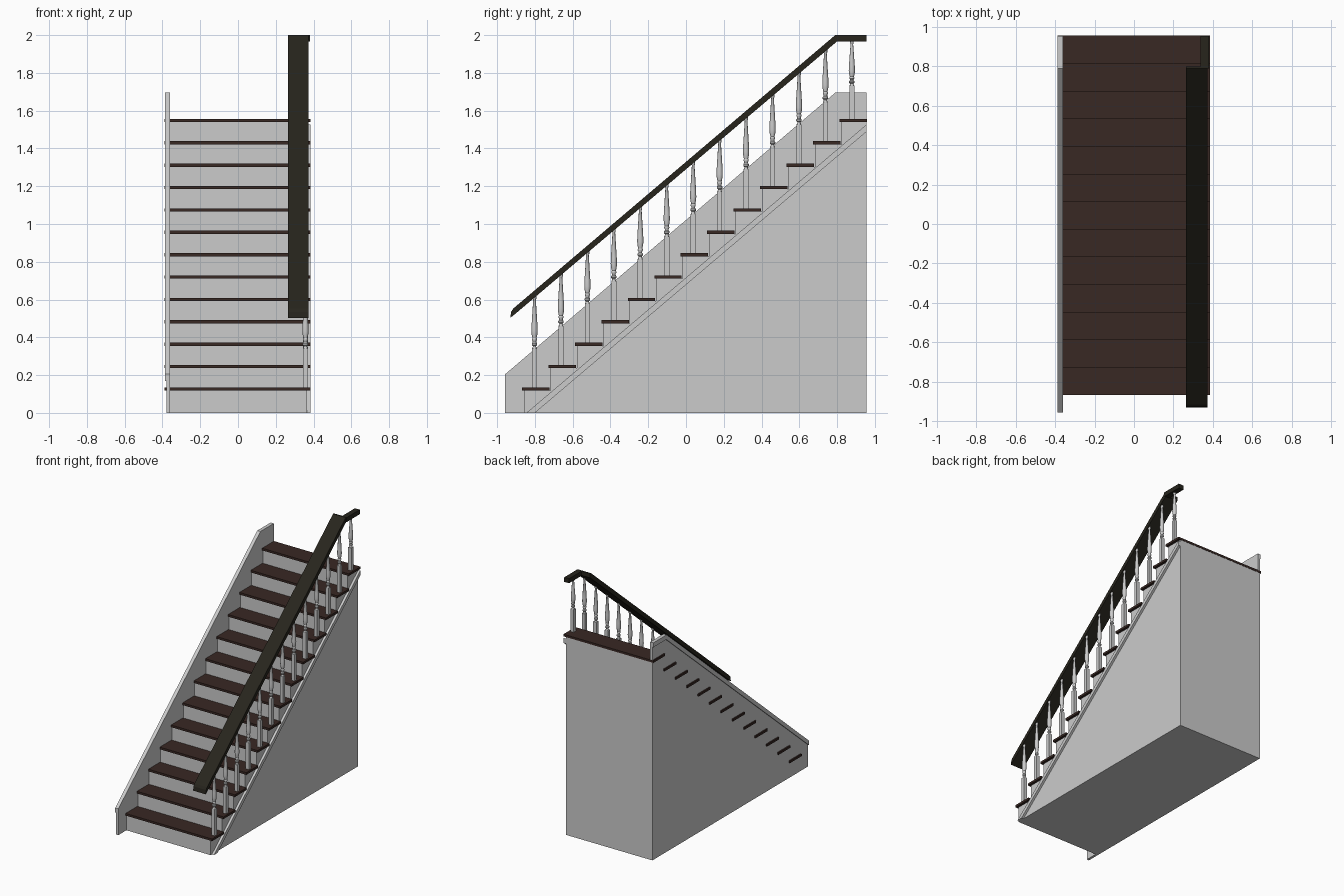
import bpy, bmesh, math

if "Cube" in bpy.data.objects:
    bpy.data.objects.remove(bpy.data.objects["Cube"])

N = 13                      # steps
GO, RISE = 0.14, 0.1185     # pitch of the steps
Y0, Z0 = -0.868, 0.135      # nose and top of the first tread
THICK = 0.017
BACK = 0.955


def material(name, rgb):
    m = bpy.data.materials.new(name)
    m.diffuse_color = (*rgb, 1)
    m.use_nodes = True
    m.node_tree.nodes["Principled BSDF"].inputs["Base Color"].default_value = m.diffuse_color
    return m


brown = material("dark_brown_wood", (0.04, 0.021, 0.017))
black = material("black_wood", (0.02, 0.018, 0.012))


def finish(name, bm, mat=None):
    bmesh.ops.recalc_face_normals(bm, faces=bm.faces)
    me = bpy.data.meshes.new(name)
    bm.to_mesh(me)
    bm.free()
    ob = bpy.data.objects.new(name, me)
    bpy.context.collection.objects.link(ob)
    if mat:
        me.materials.append(mat)
    return ob


def prism(name, profile, x0, x1, mat=None):
    """Extrude a (y, z) outline from x0 to x1."""
    bm = bmesh.new()
    face = bm.faces.new([bm.verts.new((x0, y, z)) for y, z in profile])
    ext = bmesh.ops.extrude_face_region(bm, geom=[face])["geom"]
    bmesh.ops.translate(bm, vec=(x1 - x0, 0, 0),
                        verts=[v for v in ext if isinstance(v, bmesh.types.BMVert)])
    return finish(name, bm, mat)


# Solid stepped body with risers
steps = []
for i in range(N):
    y = Y0 + 0.01 + i * GO
    steps += [(y, Z0 - THICK + (i - 1) * RISE if i else 0), (y, Z0 - THICK + i * RISE)]
prism("stair_body", steps + [(BACK, steps[-1][1]), (BACK, 0)], -0.36, 0.366)

# Treads
for i in range(N):
    y, z = Y0 + i * GO, Z0 + i * RISE
    y2 = min(y + 0.145, BACK + 0.002)
    prism(f"tread_{i + 1}", [(y, z - THICK), (y2, z - THICK), (y2, z), (y, z)],
          -0.389, 0.385, brown)

# Sloping trim on the open side
prism("side_trim", [(-0.845, 0), (-0.80, 0), (BACK, 1.488), (BACK, 1.526)], 0.36, 0.384)

# Wall-side panel and its cap
prism("wall_panel", [(-0.957, 0), (-0.957, 0.17), (0.795, 1.66), (BACK, 1.66), (BACK, 0)],
      -0.379, -0.36)
prism("wall_panel_cap", [(-0.957, 0.17), (-0.957, 0.205), (0.79, 1.695), (BACK, 1.695),
                         (BACK, 1.66), (0.795, 1.66)], -0.387, -0.36)

# Handrail: wide sloping part and narrow level end
prism("handrail", [(-0.93, 0.503), (-0.926, 0.535), (-0.915, 0.552), (0.79, 2.0),
                   (0.80, 2.0), (0.80, 1.967), (-0.897, 0.53)], 0.265, 0.374, black)
prism("handrail_level_end", [(0.79, 1.965), (BACK, 1.965), (BACK, 2.0), (0.79, 2.0)],
      0.338, 0.38, black)

# Balusters: square foot and turned upper part (radius, height)
TURNED = [(0.013, 0.205), (0.009, 0.215), (0.009, 0.219), (0.0145, 0.225), (0.0145, 0.233),
          (0.010, 0.239), (0.010, 0.246), (0.0135, 0.251), (0.0135, 0.257), (0.011, 0.262),
          (0.015, 0.28), (0.0165, 0.298), (0.0155, 0.33), (0.007, 0.465), (0.010, 0.470),
          (0.010, 0.490)]
SIDES = 12


def baluster(name, y, z, scale):
    bm = bmesh.new()
    cx, h = 0.357, 0.0135
    foot = bmesh.ops.create_cube(bm, size=1)["verts"]
    for v in foot:
        v.co = (cx + v.co.x * 2 * h, y + v.co.y * 2 * h, z + (v.co.z + 0.5) * 0.207 * scale)
    rings = []
    for r, t in TURNED:
        rings.append([bm.verts.new((cx + r * math.cos(a), y + r * math.sin(a), z + t * scale))
                      for a in (2 * math.pi * k / SIDES for k in range(SIDES))])
    for a, b in zip(rings, rings[1:]):
        for k in range(SIDES):
            j = (k + 1) % SIDES
            bm.faces.new((a[k], a[j], b[j], b[k]))
    bm.faces.new(rings[0][::-1])
    bm.faces.new(rings[-1])
    ob = finish(name, bm)
    bpy.ops.object.select_all(action="DESELECT")
    ob.select_set(True)
    bpy.context.view_layer.objects.active = ob
    bpy.ops.object.shade_smooth_by_angle(angle=math.radians(35))


for i in range(N):
    baluster(f"baluster_{i + 1}", -0.802 + i * GO, Z0 + i * RISE, 0.85 if i == N - 1 else 1.0)
